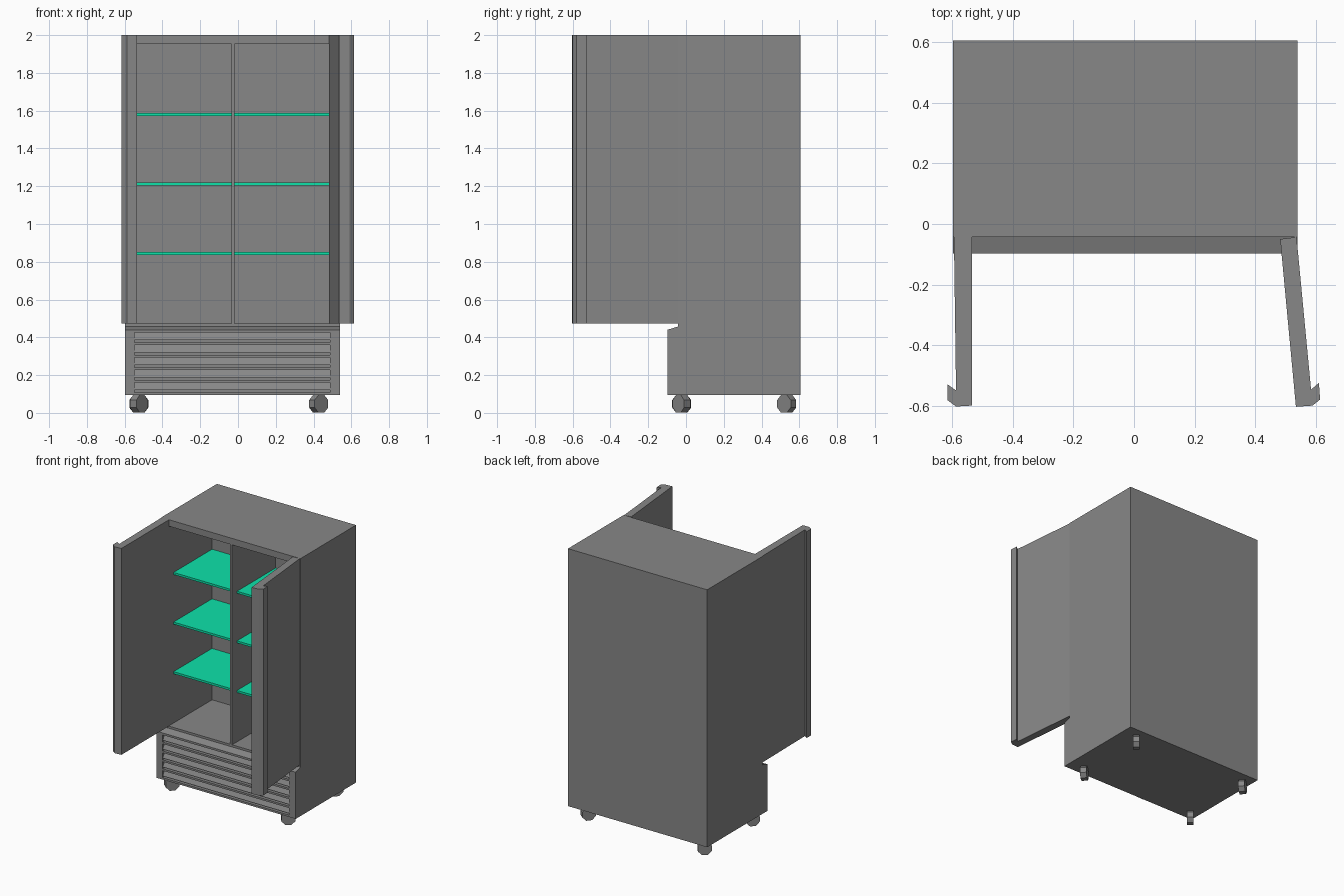
import bpy, bmesh, math
from mathutils import Matrix, Vector

if "Cube" in bpy.data.objects:
    bpy.data.objects.remove(bpy.data.objects["Cube"])


def material(name, rgb):
    mat = bpy.data.materials.new(name)
    mat.diffuse_color = (*rgb, 1)
    mat.use_nodes = True
    mat.node_tree.nodes["Principled BSDF"].inputs["Base Color"].default_value = mat.diffuse_color
    return mat


GREY = material("dark_grey", (0.245, 0.245, 0.245))
GREEN = material("shelf_green", (0.004, 0.76, 0.40))


def make_object(name, bm, mat=GREY):
    bmesh.ops.recalc_face_normals(bm, faces=bm.faces)
    me = bpy.data.meshes.new(name)
    bm.to_mesh(me)
    bm.free()
    me.materials.append(mat)
    ob = bpy.data.objects.new(name, me)
    bpy.context.collection.objects.link(ob)
    return ob


def prism(bm, points, offset):
    face = bm.faces.new([bm.verts.new(p) for p in points])
    ext = bmesh.ops.extrude_face_region(bm, geom=[face], use_keep_orig=True)
    verts = [g for g in ext["geom"] if isinstance(g, bmesh.types.BMVert)]
    bmesh.ops.translate(bm, verts=verts, vec=Vector(offset))


def side_prism(bm, yz, x0, x1):
    prism(bm, [(x0, y, z) for y, z in yz], (x1 - x0, 0, 0))


def plan_prism(bm, xy, z0, z1):
    prism(bm, [(x, y, z0) for x, y in xy], (0, 0, z1 - z0))


def box(bm, x0, x1, y0, y1, z0, z1):
    plan_prism(bm, [(x0, y0), (x1, y0), (x1, y1), (x0, y1)], z0, z1)


def cut(target, cutter):
    mod = target.modifiers.new("cut", 'BOOLEAN')
    mod.operation, mod.solver, mod.object = 'DIFFERENCE', 'EXACT', cutter
    cutter.hide_render = True
    bpy.context.view_layer.objects.active = target
    bpy.ops.object.modifier_apply(modifier=mod.name)
    bpy.data.objects.remove(cutter)


BAYS = [(-0.538, -0.035), (-0.018, 0.485)]
FLOOR, BACK = 0.473, 0.465

# Cabinet body with projecting machine compartment below
bm = bmesh.new()
side_prism(bm, [(-0.098, 0.095), (0.607, 0.095), (0.607, 2), (-0.043, 2),
                (-0.043, 0.457), (-0.098, 0.44)], -0.598, 0.541)
cabinet = make_object("cabinet", bm)

# Two storage bays split by a thin partition
bm = bmesh.new()
for x0, x1 in BAYS:
    box(bm, x0, x1, -0.2, BACK, FLOOR, 1.952)
cut(cabinet, make_object("bay_cutter", bm))

# Ventilation grille: five slots, each with a sloping louvre and a gap below
bm = bmesh.new()
for i in range(5):
    zt = 0.425 - i * 0.066
    zb = zt - 0.052
    side_prism(bm, [(-0.12, zt), (-0.075, zt), (-0.096, zb + 0.012),
                    (-0.075, zb + 0.012), (-0.075, zb), (-0.12, zb)], -0.548, 0.488)
cut(cabinet, make_object("grille_cutter", bm))

# Open doors with hooked handle lips
DOORS = {
    "left_door": [(-0.595, -0.043), (-0.535, -0.043), (-0.535, -0.6), (-0.588, -0.603),
                  (-0.616, -0.582), (-0.616, -0.53), (-0.588, -0.55)],
    "right_door": [(0.537, -0.043), (0.483, -0.05), (0.535, -0.604), (0.59, -0.6),
                   (0.615, -0.58), (0.611, -0.525), (0.585, -0.547)],
}
for name, outline in DOORS.items():
    bm = bmesh.new()
    plan_prism(bm, outline, FLOOR, 2)
    make_object(name, bm)

# Green shelves
for row, z in enumerate((0.837, 1.204, 1.571)):
    for side, (x0, x1) in zip(("left", "right"), BAYS):
        bm = bmesh.new()
        box(bm, x0, x1, 0.015, BACK, z, z + 0.016)
        make_object(f"{side}_shelf_{row + 1}", bm, GREEN)

# Eight-sided caster wheels, swivelled
for name, x, y, angle in (("front_left_caster", -0.525, -0.023, -40),
                          ("front_right_caster", 0.427, -0.023, -50),
                          ("back_left_caster", -0.525, 0.533, -50),
                          ("back_right_caster", 0.427, 0.533, -40)):
    bm = bmesh.new()
    bmesh.ops.create_cone(bm, cap_ends=True, segments=8, radius1=0.051, radius2=0.051,
                          depth=0.045,
                          matrix=Matrix.Translation((x, y, 0.048))
                          @ Matrix.Rotation(math.radians(angle), 4, 'Z')
                          @ Matrix.Rotation(math.pi / 2, 4, 'Y')
                          @ Matrix.Rotation(math.pi / 8, 4, 'Z'))
    make_object(name, bm)
